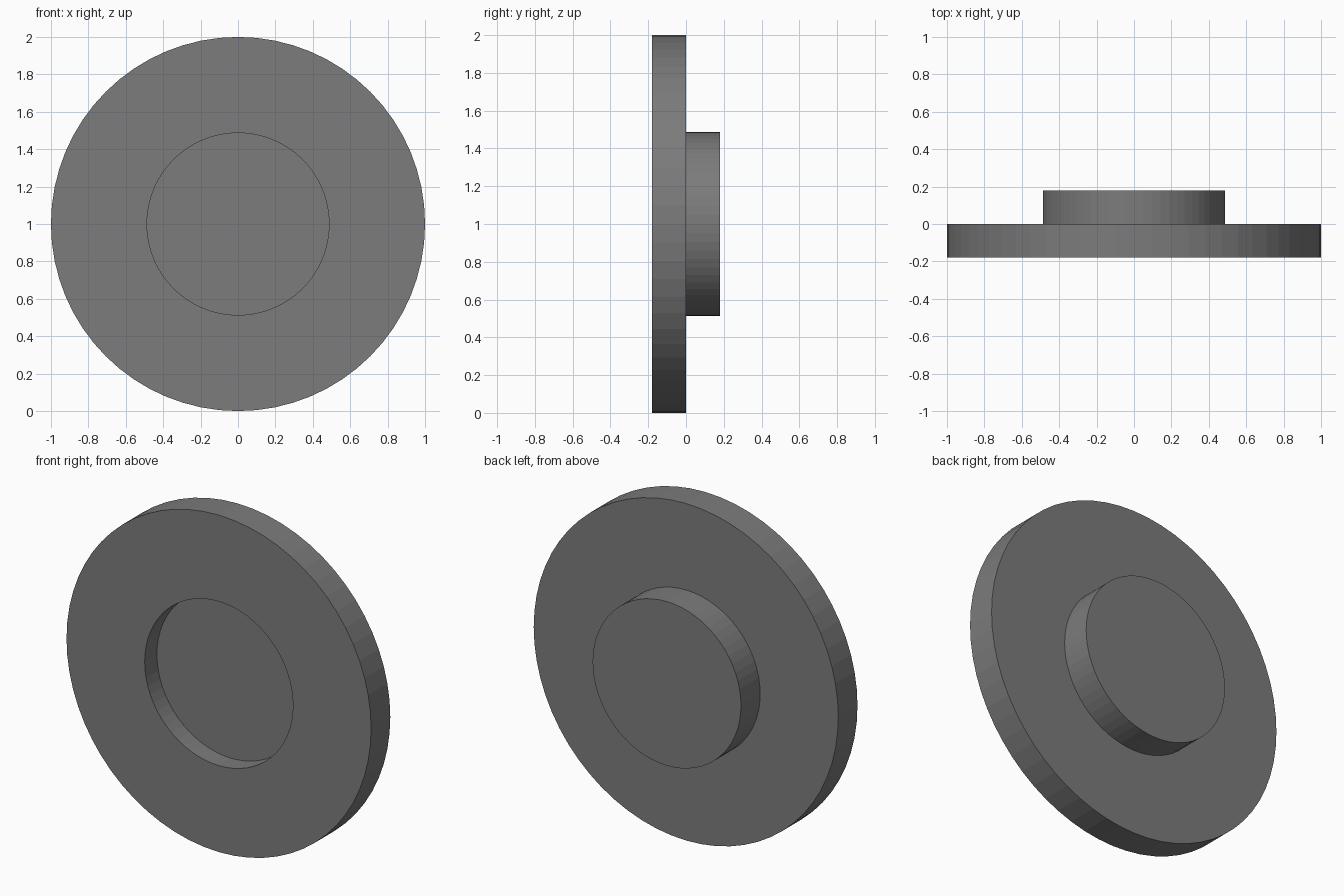
import bpy, bmesh
from math import cos, sin, tau

if "Cube" in bpy.data.objects:
    bpy.data.objects.remove(bpy.data.objects["Cube"])

SIDES = 64

# Dark grey material
dark_grey = bpy.data.materials.new("dark_grey")
dark_grey.diffuse_color = (0.2, 0.2, 0.2, 1)
dark_grey.use_nodes = True
dark_grey.node_tree.nodes["Principled BSDF"].inputs["Base Color"].default_value = dark_grey.diffuse_color


def lathe(name, profile):
    """Revolve (radius, y) points round the y axis; both ends are capped."""
    bm = bmesh.new()
    rings = [[bm.verts.new((r * cos(tau * i / SIDES), y, 1 + r * sin(tau * i / SIDES)))
              for i in range(SIDES)] for r, y in profile]
    for a, b in zip(rings, rings[1:]):
        for i in range(SIDES):
            j = (i + 1) % SIDES
            bm.faces.new((a[i], a[j], b[j], b[i]))
    bm.faces.new(rings[0])
    bm.faces.new(rings[-1])
    bmesh.ops.recalc_face_normals(bm, faces=bm.faces)
    mesh = bpy.data.meshes.new(name)
    bm.to_mesh(mesh)
    bm.free()
    mesh.materials.append(dark_grey)
    obj = bpy.data.objects.new(name, mesh)
    bpy.context.collection.objects.link(obj)
    return obj


# Flanged disc: recess floor, recess wall, front face, rim, back face, boss
lathe("flanged_disc", [
    (0.487, -0.065), (0.487, -0.18),
    (1.0, -0.18), (1.0, 0.0),
    (0.487, 0.0), (0.487, 0.18),
])
